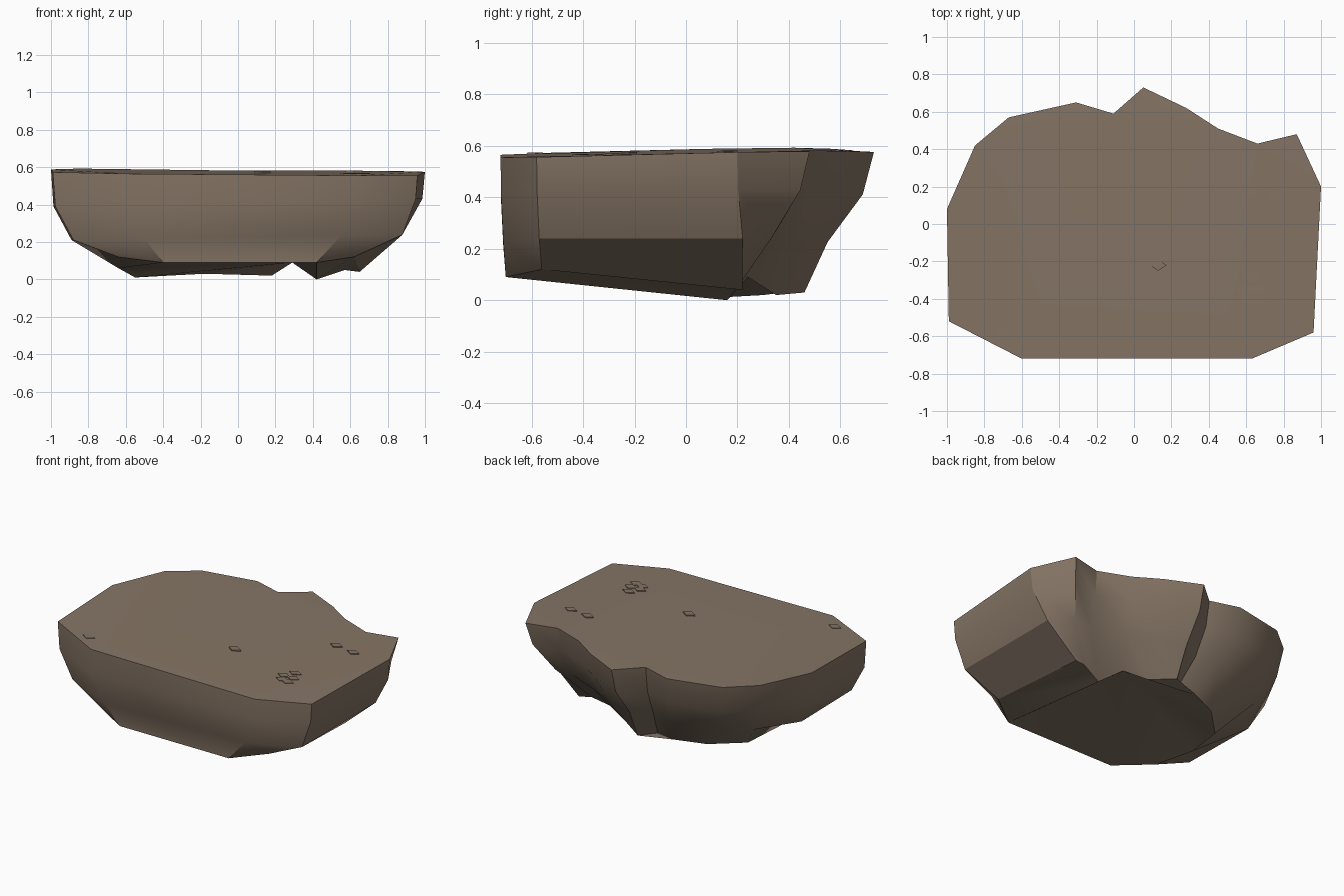
import bpy
import bmesh
import math

# Remove the default cube
default_cube = bpy.data.objects.get("Cube")
if default_cube:
    bpy.data.objects.remove(default_cube, do_unlink=True)


def make_material(name, colour):
    material = bpy.data.materials.new(name)
    material.use_nodes = True
    material.diffuse_color = colour
    material.node_tree.nodes["Principled BSDF"].inputs["Base Color"].default_value = colour
    return material


def finish(bm, name, material):
    bmesh.ops.recalc_face_normals(bm, faces=bm.faces)
    mesh = bpy.data.meshes.new(name)
    bm.to_mesh(mesh)
    bm.free()
    mesh.materials.append(material)
    obj = bpy.data.objects.new(name, mesh)
    bpy.context.collection.objects.link(obj)
    return obj


def top_height(x, y):
    """Gently tilted top, falling off at the rear tip."""
    return 0.578 + 0.025 * min(y, 0.3) - 0.008 * x - 0.04 * max(0, y - 0.5)


earth = make_material("brown stone", (0.235, 0.177, 0.13, 1))

# Each column: rim x, y, then belt x, y, then foot x, y, z
columns = [
    (-0.6, -0.72, -0.5, -0.71, -0.4, -0.7, 0.09),
    (0.63, -0.72, 0.55, -0.71, 0.42, -0.7, 0.09),
    (0.96, -0.58, 0.88, -0.57, 0.62, -0.56, 0.12),
    (1, 0.2, 0.88, 0.22, 0.65, 0.22, 0.04),
    (0.87, 0.48, 0.75, 0.33, 0.57, 0.2, 0.05),
    (0.66, 0.43, 0.62, 0.33, 0.42, 0.16, 0),
    (0.45, 0.51, 0.4, 0.42, 0.29, 0.24, 0.09),
    (0.28, 0.62, 0.24, 0.5, 0.18, 0.35, 0.02),
    (0.05, 0.73, 0.04, 0.55, 0.04, 0.46, 0.03),
    (-0.11, 0.59, -0.09, 0.48, -0.04, 0.36, 0.03),
    (-0.31, 0.65, -0.24, 0.52, -0.18, 0.38, 0.03),
    (-0.67, 0.57, -0.51, 0.45, -0.37, 0.3, 0.02),
    (-0.85, 0.42, -0.72, 0.3, -0.55, 0.12, 0.01),
    (-1, 0.08, -0.89, 0.03, -0.64, -0.2, 0.06),
    (-0.99, -0.52, -0.88, -0.52, -0.64, -0.55, 0.12),
]

# Rock slab: rim, two belt lines and foot joined into walls
bm = bmesh.new()
strips = []
for rim_x, rim_y, belt_x, belt_y, *foot in columns:
    inward = 0.12 if rim_y < 0.3 else 0.24
    strips.append([bm.verts.new(point) for point in (
        (rim_x, rim_y, top_height(rim_x, rim_y)),
        (rim_x + (belt_x - rim_x) * inward,
         rim_y + (belt_y - rim_y) * inward, 0.41 + 0.02 * rim_x),
        (belt_x, belt_y, 0.225 + 0.015 * rim_x),
        foot,
    )])

for strip, following in zip(strips, strips[1:] + strips[:1]):
    for level in range(len(strip) - 1):
        bm.faces.new((strip[level], strip[level + 1],
                      following[level + 1], following[level]))
top = bm.faces.new([strip[0] for strip in strips])

# Underside: one broad plane and a small slanted facet on the left
feet = [strip[-1] for strip in strips]
facet = bm.faces.new(feet[2:6])
underside = bm.faces.new(feet[:3] + feet[5:])
bmesh.ops.triangulate(bm, faces=[top, facet, underside])
slab = finish(bm, "rock_slab", earth)

# Smooth the walls while keeping the rim and foot crisp
bpy.ops.object.select_all(action="DESELECT")
slab.select_set(True)
bpy.context.view_layer.objects.active = slab
bpy.ops.object.shade_smooth_by_angle(angle=math.radians(30))

# Thin diamond stone chips lying on the top
chip_places = [
    (0.63, -0.285), (0.59, -0.35), (0.66, -0.35), (0.61, -0.4), (0.66, -0.41),
    (-0.71, -0.585), (0.62, 0.17), (0.76, 0.15), (0.13, -0.22),
]
bm = bmesh.new()
for x, y in chip_places:
    chip_z = top_height(x, y) + 0.004
    rim = [bm.verts.new((x + dx, y + dy, chip_z))
           for dx, dy in ((-0.045, 0), (0, -0.03), (0.045, 0), (0, 0.03))]
    face = bm.faces.new(rim)
    base = bmesh.ops.extrude_face_region(bm, geom=[face])
    for item in base["geom"]:
        if isinstance(item, bmesh.types.BMVert):
            item.co.z -= 0.008
finish(bm, "stone_chips", earth)
